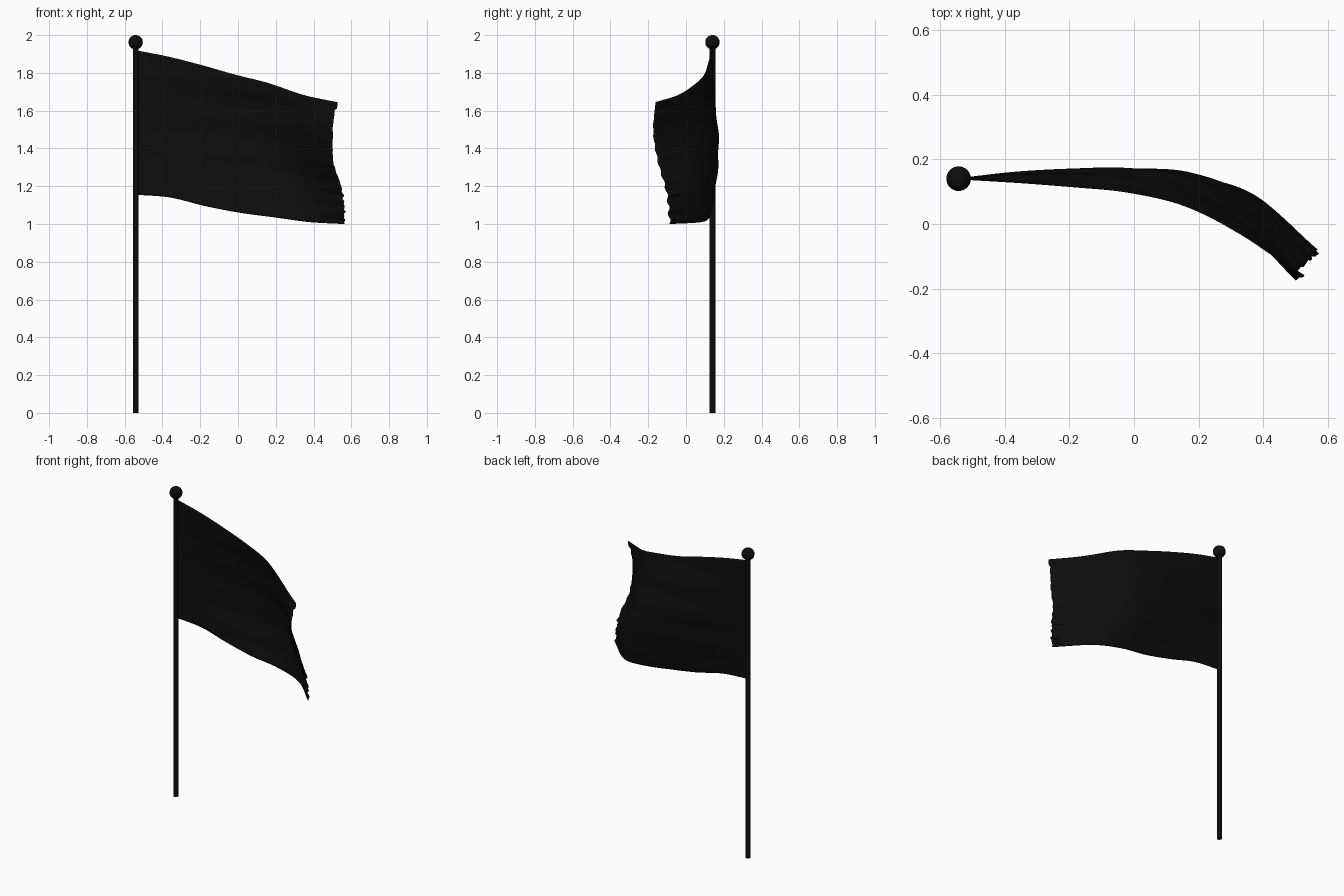
import bpy
import math
import random

random.seed(4)
if "Cube" in bpy.data.objects:
    bpy.data.objects.remove(bpy.data.objects["Cube"])

POLE_X, POLE_Y = -0.542, 0.14


def make_material(name, color):
    mat = bpy.data.materials.new(name)
    mat.use_nodes = True
    mat.diffuse_color = color
    mat.node_tree.nodes["Principled BSDF"].inputs["Base Color"].default_value = color
    return mat


black = make_material("black", (0.004, 0.004, 0.004, 1))


def finish(obj, name):
    obj.name = name
    obj.data.materials.append(black)
    bpy.ops.object.select_all(action="DESELECT")
    obj.select_set(True)
    bpy.context.view_layer.objects.active = obj
    bpy.ops.object.shade_smooth_by_angle(angle=math.radians(40))


def spline(values, t):
    """Smooth curve through evenly spaced values, t from 0 to 1."""
    last = len(values) - 1
    i = min(int(t * last), last - 1)
    f = t * last - i
    b, c = values[i], values[i + 1]
    a = values[i - 1] if i > 0 else 2 * b - c
    d = values[i + 2] if i + 2 <= last else 2 * c - b
    return b + 0.5 * f * (c - a + f * (2*a - 5*b + 4*c - d + f * (3*(b - c) + d - a)))


# Pole and round finial
bpy.ops.mesh.primitive_cylinder_add(vertices=24, radius=0.015, depth=1.94,
                                    location=(POLE_X, POLE_Y, 0.97))
finish(bpy.context.object, "pole")
bpy.ops.mesh.primitive_uv_sphere_add(segments=32, ring_count=16, radius=0.038,
                                     location=(POLE_X, POLE_Y, 1.962))
finish(bpy.context.object, "finial_ball")

# Flag outline: top and bottom edge heights, free edge reach
TOP_Z = [1.92, 1.885, 1.84, 1.79, 1.745, 1.685, 1.645]
BOTTOM_Z = [1.155, 1.14, 1.095, 1.06, 1.035, 1.01, 1.0]
FREE_X = [0.515, 0.5, 0.505, 0.555, 0.565]
# Billow depth from the pole to the free edge, top row first
BILLOW = [
    [.14, .128, .113, .096, .055, -.035, -.16],
    [.14, .148, .15, .145, .105, .01, -.172],
    [.14, .158, .167, .17, .15, .065, -.145],
    [.14, .152, .158, .16, .15, .08, -.10],
    [.14, .138, .13, .122, .125, .08, -.085],
]
NU, NV = 80, 60
verts, faces = [], []
for j in range(NV + 1):
    v = j / NV
    # Ragged free edge, with a small tab at the upper corner
    ragged = random.uniform(-0.008, 0.008) if v > 0.7 else random.uniform(-0.002, 0.002)
    if v < 0.06:
        ragged += 0.012
    for i in range(NU + 1):
        u = i / NU
        x = POLE_X + u * (spline(FREE_X, v) - POLE_X) + ragged * max(0, u * 10 - 9)
        z = spline(TOP_Z, u) * (1 - v) + spline(BOTTOM_Z, u) * v
        y = spline([spline(row, u) for row in BILLOW], v)
        # Shallow lengthwise creases, deeper at the lower free corner
        y += 0.003 * math.sin(math.pi * u) * math.sin(26 * v + 5 * u)
        y += 0.007 * u ** 8 * v * math.sin(60 * v)
        verts.append((x, y, z))
row = NU + 1
for j in range(NV):
    for i in range(NU):
        k = j * row + i
        faces.append((k, k + row, k + row + 1, k + 1))
mesh = bpy.data.meshes.new("flag_cloth")
mesh.from_pydata(verts, [], faces)
flag = bpy.data.objects.new("flag_cloth", mesh)
bpy.context.collection.objects.link(flag)
finish(flag, "flag_cloth")
cloth = flag.modifiers.new("cloth_thickness", "SOLIDIFY")
cloth.thickness = 0.004
cloth.offset = 0
